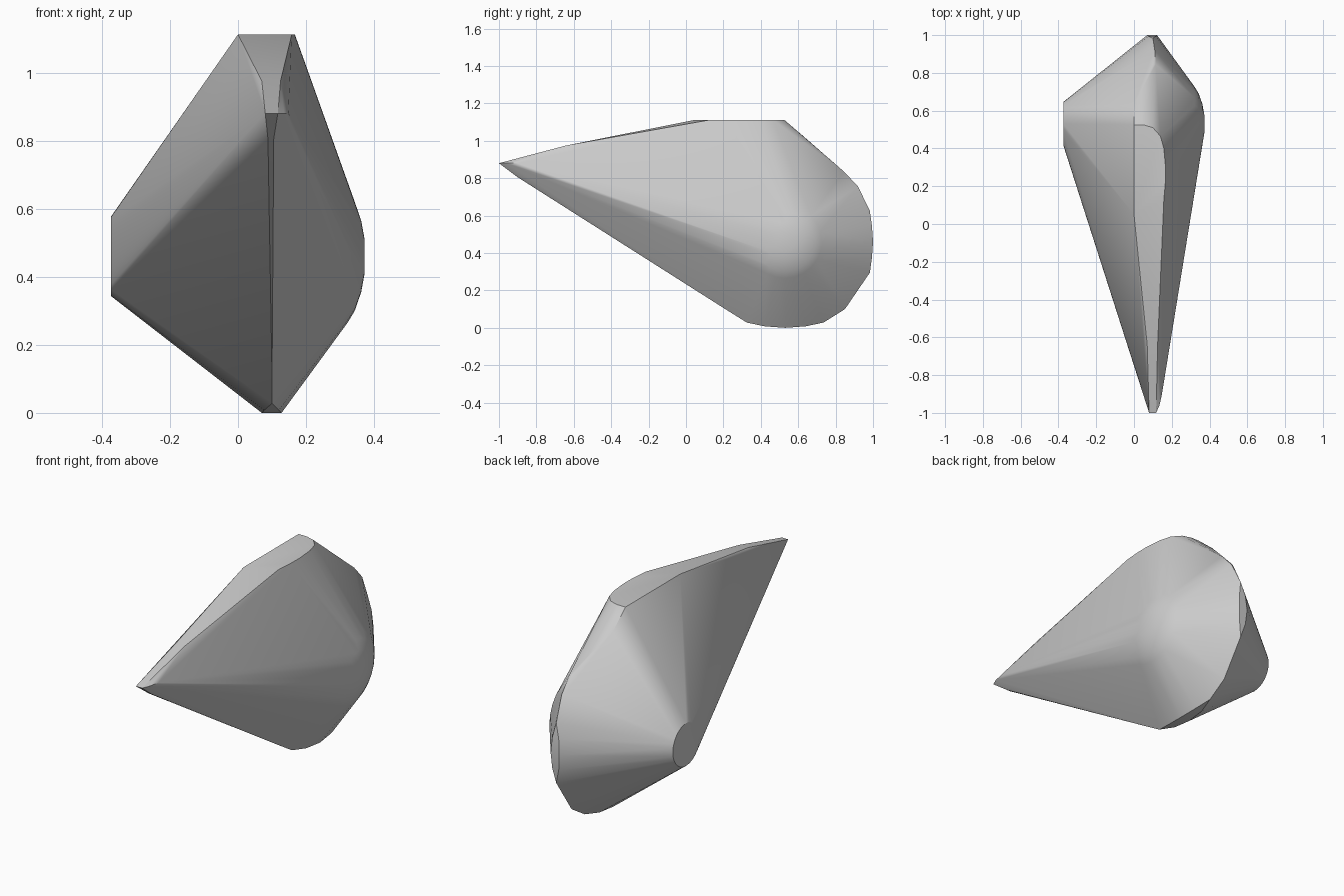
import bpy
import bmesh
import math

# Remove the default object
default = bpy.data.objects.get("Cube")
if default:
    bpy.data.objects.remove(default, do_unlink=True)

# Centre of the round side shapes, in the side plane
HUB_Y, HUB_Z = 0.53, 0.46
points = []


def add_ring(x, radius, sides):
    """Circle of points facing sideways around the hub."""
    for i in range(sides):
        angle = math.tau * i / sides
        points.append((x, HUB_Y + radius * math.cos(angle), HUB_Z + radius * math.sin(angle)))


def add_rim(y, z, near=0.1, far=0.1):
    """Point, or pair of points, on the lower and rear rim."""
    for x in {near, far}:
        points.append((x, HUB_Y + y, HUB_Z + z))


# Flat round cap on one side
add_ring(-0.373, 0.117, 32)

# Shallow dome on the other side
for x, radius in ((0.372, 0.05), (0.362, 0.105), (0.343, 0.16), (0.322, 0.195)):
    add_ring(x, radius, 24)

# Lower and rear rim, with flat lens-shaped facets at the back and bottom
add_rim(0.47, 0, 0.07, 0.122)
add_rim(0, -0.46, 0.07, 0.128)
for side in (-1, 1):
    add_rim(0.453, side * 0.165)
    add_rim(0.464, side * 0.085, 0.077, 0.116)
    add_rim(side * 0.205, -0.432)
    add_rim(side * 0.11, -0.452, 0.077, 0.12)
    add_rim(side * 0.32, -0.36)
add_rim(0.39, 0.295, 0.1, 0.11)
add_rim(0.315, 0.375, 0.1, 0.115)

# Flat top with one straight edge and one rounded edge
TOP = 1.112
for x, y in ((0, 0.05), (0, 0.525), (0.05, 0.525), (0.1, 0.51), (0.14, 0.465),
             (0.158, 0.4), (0.167, 0.3), (0.166, 0.22), (0.158, 0.13)):
    points.append((x, y, TOP))
points.append((0, 0.635, 1.018))

# Tapering ridge and narrow front tip
points += [(0.07, -0.64, 0.975), (0.125, -0.64, 0.975),
           (0.08, -1, 0.88), (0.117, -1, 0.88),
           (0.135, -0.96, 0.88), (0.148, -0.9, 0.88),
           (0.088, -0.9, 0.805), (0.105, -0.9, 0.805)]

# Wrap the outline points in one tight closed skin
bm = bmesh.new()
for point in points:
    bm.verts.new(point)
hull = bmesh.ops.convex_hull(bm, input=bm.verts[:])
loose = {g for g in hull["geom_interior"] + hull["geom_unused"] if isinstance(g, bmesh.types.BMVert)}
bmesh.ops.delete(bm, geom=list(loose), context="VERTS")
bmesh.ops.dissolve_limit(bm, angle_limit=math.radians(0.5), verts=bm.verts[:], edges=bm.edges[:])
bmesh.ops.recalc_face_normals(bm, faces=bm.faces[:])
mesh = bpy.data.meshes.new("faceted_body")
bm.to_mesh(mesh)
bm.free()

# Plain grey material
grey = bpy.data.materials.new("plain_grey")
grey.use_nodes = True
colour = (0.6, 0.6, 0.6, 1)
grey.diffuse_color = colour
grey.node_tree.nodes["Principled BSDF"].inputs["Base Color"].default_value = colour
mesh.materials.append(grey)

# Smooth broad surfaces, sharp outline edges
body = bpy.data.objects.new("faceted_body", mesh)
bpy.context.collection.objects.link(body)
bpy.ops.object.select_all(action="DESELECT")
body.select_set(True)
bpy.context.view_layer.objects.active = body
bpy.ops.object.shade_smooth_by_angle(angle=math.radians(30))
